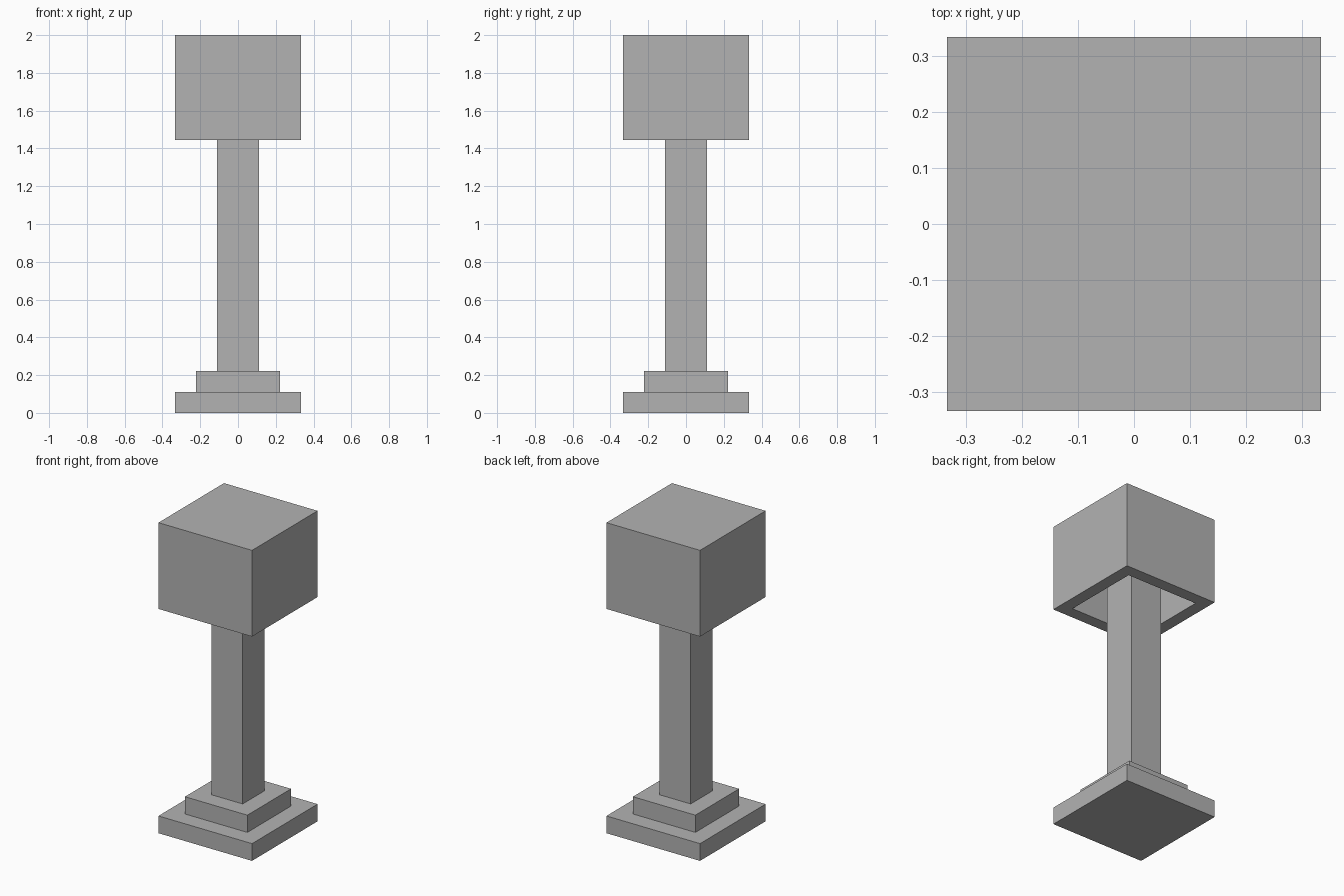
import bpy
import bmesh
from mathutils import Matrix

if "Cube" in bpy.data.objects:
    bpy.data.objects.remove(bpy.data.objects["Cube"], do_unlink=True)

U = 2 / 18  # building module: the whole post is 18 modules tall

grey = bpy.data.materials.new("stone_grey")
grey.use_nodes = True
colour = (0.45, 0.45, 0.45, 1)
grey.diffuse_color = colour
grey.node_tree.nodes["Principled BSDF"].inputs["Base Color"].default_value = colour


def block(name, width, bottom, top, recess=None):
    """Square block in modules; recess = (width, depth) hollows it from below."""
    bm = bmesh.new()
    size = Matrix.Diagonal((width * U, width * U, (top - bottom) * U, 1))
    place = Matrix.Translation((0, 0, (bottom + top) / 2 * U))
    bmesh.ops.create_cube(bm, size=1, matrix=place @ size)
    if recess:
        inner, depth = recess
        bm.normal_update()
        under = min(bm.faces, key=lambda f: f.calc_center_median().z)
        bmesh.ops.inset_region(bm, faces=[under], thickness=(width - inner) / 2 * U)
        # Push the inset face up, with walls around the opening
        ceiling = bmesh.ops.extrude_discrete_faces(bm, faces=[under])["faces"][0]
        bmesh.ops.translate(bm, verts=ceiling.verts, vec=(0, 0, depth * U))
    bmesh.ops.recalc_face_normals(bm, faces=bm.faces)
    mesh = bpy.data.meshes.new(name)
    bm.to_mesh(mesh)
    bm.free()
    mesh.materials.append(grey)
    obj = bpy.data.objects.new(name, mesh)
    bpy.context.collection.objects.link(obj)
    return obj


# Stepped foot
block("base_slab", 6, 0, 1)
block("base_step", 4, 1, 2)

# Post reaches up to the ceiling inside the head
block("post", 2, 2, 17)

# Head is an open-bottomed box
block("head", 6, 13, 18, recess=(4, 4))
